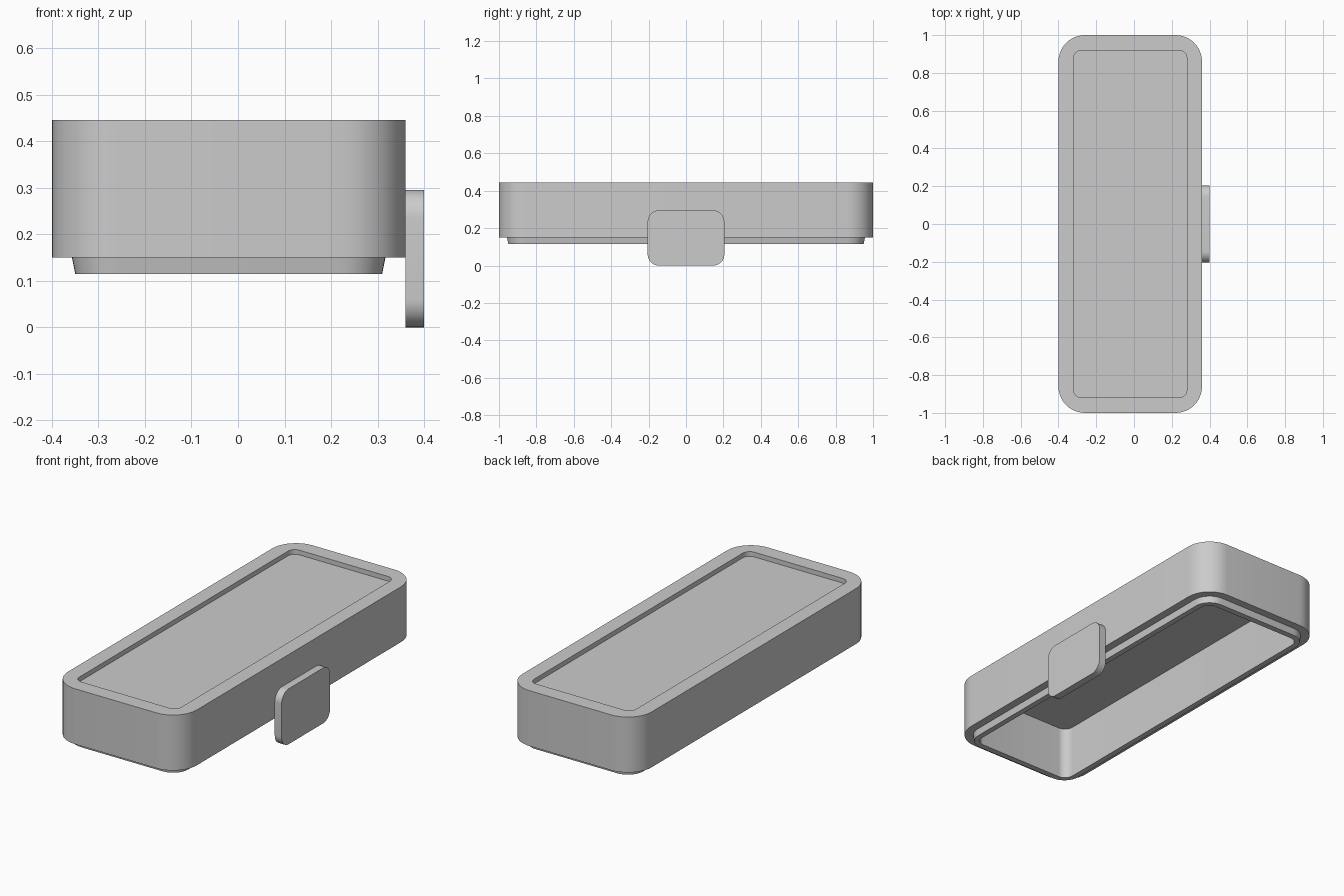
import bpy, bmesh
from math import sin, cos, pi

if "Cube" in bpy.data.objects:
    bpy.data.objects.remove(bpy.data.objects["Cube"])


def rounded_rect(hw, hh, r, seg=10):
    """Outline points of a rounded rectangle, counter-clockwise."""
    pts = []
    for k, (sx, sy) in enumerate([(1, 1), (-1, 1), (-1, -1), (1, -1)]):
        for i in range(seg + 1):
            a = (k + i / seg) * pi / 2
            pts.append((sx * (hw - r) + r * cos(a), sy * (hh - r) + r * sin(a)))
    return pts


def loft(name, loops):
    """Join successive loops with quads and cap both ends."""
    bm = bmesh.new()
    rings = [[bm.verts.new(p) for p in loop] for loop in loops]
    for a, b in zip(rings, rings[1:]):
        for i in range(len(a)):
            j = (i + 1) % len(a)
            bm.faces.new((a[i], a[j], b[j], b[i]))
    bm.faces.new(rings[0])
    bm.faces.new(rings[-1])
    bmesh.ops.recalc_face_normals(bm, faces=bm.faces[:])
    mesh = bpy.data.meshes.new(name)
    bm.to_mesh(mesh)
    bm.free()
    obj = bpy.data.objects.new(name, mesh)
    bpy.context.collection.objects.link(obj)
    bpy.ops.object.select_all(action='DESELECT')
    obj.select_set(True)
    bpy.context.view_layer.objects.active = obj
    bpy.ops.object.shade_smooth_by_angle(angle=0.52)
    return obj


# Lid shell: recessed top, outer wall, tapered lip, hollow underside
CX = -0.02
sections = [  # half width, half length, corner radius, height
    (0.300, 0.918, 0.04, 0.42),
    (0.300, 0.918, 0.04, 0.445),
    (0.380, 1.000, 0.14, 0.445),
    (0.380, 1.000, 0.14, 0.15),
    (0.337, 0.957, 0.10, 0.15),
    (0.330, 0.950, 0.09, 0.115),
    (0.300, 0.918, 0.05, 0.115),
    (0.300, 0.918, 0.05, 0.40),
]
loft("lid_shell", [[(CX + x, y, z) for x, y in rounded_rect(w, h, r)]
                   for w, h, r, z in sections])

# Side tab hanging from the right wall
tab = rounded_rect(0.205, 0.1475, 0.06)
loft("side_tab", [[(x, y, z + 0.1475) for y, z in tab] for x in (0.36, 0.40)])
